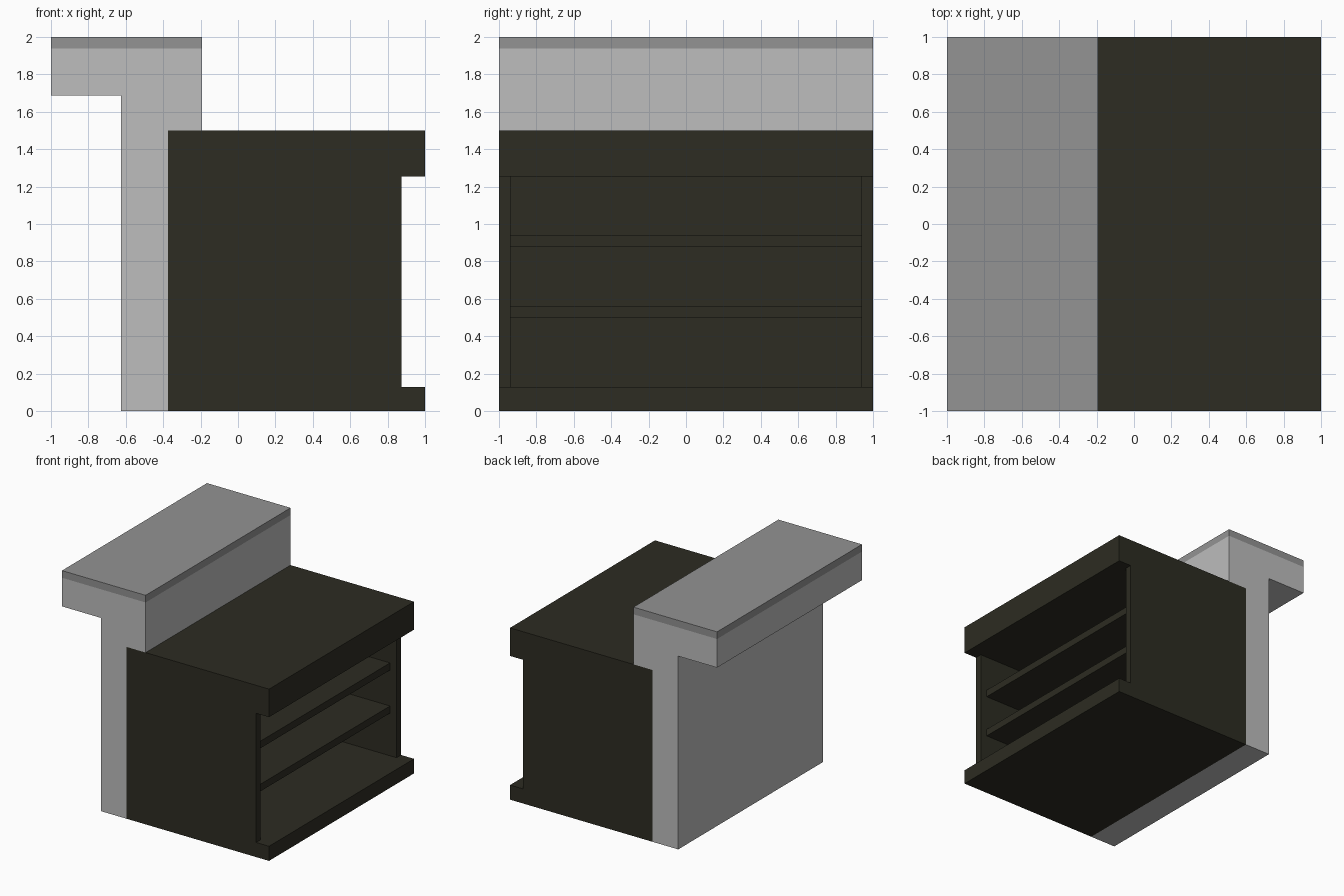
import bpy, bmesh

cube = bpy.data.objects.get("Cube")
if cube:
    bpy.data.objects.remove(cube, do_unlink=True)


def material(name, rgb):
    m = bpy.data.materials.new(name)
    m.use_nodes = True
    m.diffuse_color = (*rgb, 1)
    m.node_tree.nodes["Principled BSDF"].inputs["Base Color"].default_value = (*rgb, 1)
    return m


light_grey = material("light grey plaster", (0.51, 0.51, 0.51))
mid_grey = material("mid grey top", (0.292, 0.292, 0.292))
dark_wood = material("dark olive wood", (0.026, 0.025, 0.016))


def extrude(name, profile, y0, y1, mat):
    """Extrude an (x, z) profile along y."""
    bm = bmesh.new()
    face = bm.faces.new([bm.verts.new((x, y0, z)) for x, z in profile])
    side = bmesh.ops.extrude_face_region(bm, geom=[face])
    verts = [v for v in side["geom"] if isinstance(v, bmesh.types.BMVert)]
    bmesh.ops.translate(bm, verts=verts, vec=(0, y1 - y0, 0))
    bmesh.ops.recalc_face_normals(bm, faces=bm.faces)
    mesh = bpy.data.meshes.new(name)
    bm.to_mesh(mesh)
    bm.free()
    mesh.materials.append(mat)
    obj = bpy.data.objects.new(name, mesh)
    bpy.context.collection.objects.link(obj)
    return obj


def box(name, x0, x1, y0, y1, z0, z1, mat):
    return extrude(name, [(x0, z0), (x1, z0), (x1, z1), (x0, z1)], y0, y1, mat)


WALL, FRONT, INNER = -0.375, 0.875, 0.9375

# Raised bar: T-shaped wall with its top slab
extrude("bar_wall", [(-0.625, 0), (WALL, 0), (WALL, 1.5), (-0.1925, 1.5),
                     (-0.1925, 1.9375), (-1, 1.9375), (-1, 1.6875), (-0.625, 1.6875)],
        -1, 1, light_grey)
box("bar_top", -1, -0.1925, -1, 1, 1.9375, 2, mid_grey)

# Cabinet carcass
box("worktop", WALL, 1, -1, 1, 1.255, 1.5, dark_wood)
box("plinth", WALL, 1, -1, 1, 0, 0.1275, dark_wood)
box("back_panel", WALL, -0.3125, -INNER, INNER, 0.1275, 1.255, dark_wood)
for name, y0, y1 in (("right_panel", -1, -INNER), ("left_panel", INNER, 1)):
    box(name, WALL, FRONT, y0, y1, 0.1275, 1.255, dark_wood)

# Shelves set slightly behind the side panels
for name, z in (("lower_shelf", 0.5), ("upper_shelf", 0.876)):
    box(name, -0.3125, 0.8125, -INNER, INNER, z, z + 0.0625, dark_wood)
